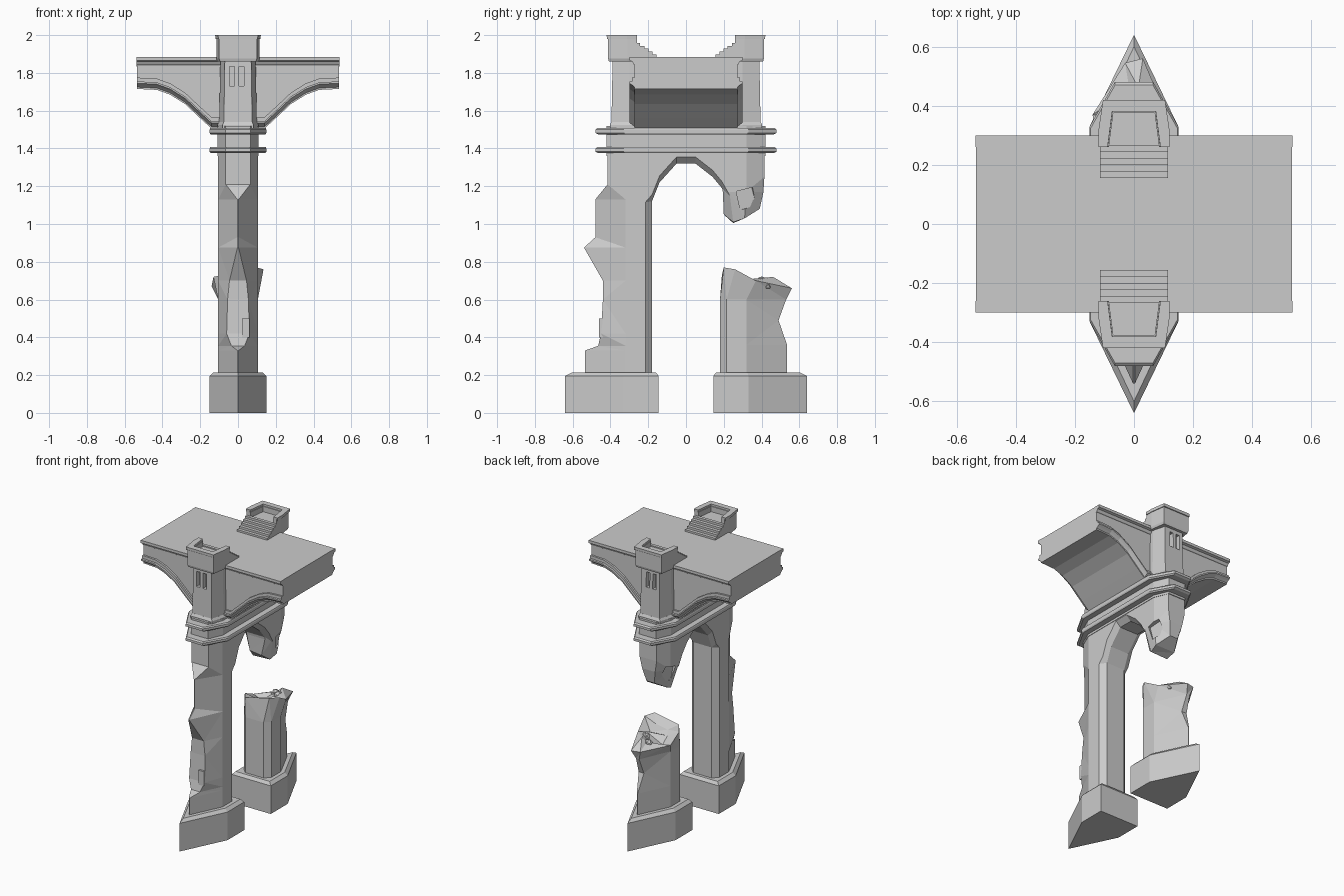
import bpy, bmesh
from mathutils import Euler

if "Cube" in bpy.data.objects:
    bpy.data.objects.remove(bpy.data.objects["Cube"])


def loft(name, rings, tri=False):
    """Skin a list of equal-length point rings, capping both ends."""
    bm = bmesh.new()
    vs = [[bm.verts.new(p) for p in r] for r in rings]
    n = len(rings[0])
    for a, b in zip(vs, vs[1:]):
        for i in range(n):
            j = (i + 1) % n
            bm.faces.new((a[i], a[j], b[j], b[i]))
    bm.faces.new(vs[0])
    bm.faces.new(vs[-1])
    bmesh.ops.recalc_face_normals(bm, faces=bm.faces)
    if tri:
        bmesh.ops.triangulate(bm, faces=bm.faces)
    me = bpy.data.meshes.new(name)
    bm.to_mesh(me)
    bm.free()
    ob = bpy.data.objects.new(name, me)
    bpy.context.collection.objects.link(ob)
    return ob


def prism(name, plan, levels):
    """Stack a plan outline; levels = (z, x scale, y offset scale about plan middle)."""
    cy = (min(p[1] for p in plan) + max(p[1] for p in plan)) / 2
    return loft(name, [[(x * k, cy + (y - cy) * k, z) for x, y in plan] for z, k in levels])


def box(name, x0, x1, y0, y1, z0, z1):
    return prism(name, [(x0, y0), (x1, y0), (x1, y1), (x0, y1)], [(z0, 1), (z1, 1)]) \
        if x0 == -x1 else loft(name, [[(x0, y0, z), (x1, y0, z), (x1, y1, z), (x0, y1, z)] for z in (z0, z1)])


def cut(ob, cutter):
    m = ob.modifiers.new("cut", 'BOOLEAN')
    m.operation, m.solver, m.object = 'DIFFERENCE', 'EXACT', cutter
    bpy.context.view_layer.objects.active = ob
    bpy.ops.object.modifier_apply(modifier=m.name)
    bpy.data.objects.remove(cutter, do_unlink=True)


def shaft(s, z, yt, w, yin=.18, yc=.32, hw=.105, c=.035):
    """Eight-point pier section: chamfered inner side, pointed outer side."""
    return [(x, s * y, z) for x, y in (
        (c - hw, yin), (hw - c, yin), (hw, yin + c), (hw, yc),
        (w, yt), (-w, yt), (-hw, yc), (-hw, yin + c))]


# Pointed pier bases
for s, nm in ((-1, "front"), (1, "rear")):
    plan = [(-.15, s * .145), (.15, s * .145), (.15, s * .33), (0, s * .64), (-.15, s * .33)]
    top = [(-.13, s * .16), (.13, s * .16), (.13, s * .325), (0, s * .6), (-.13, s * .325)]
    loft(nm + "_base", [[(x, y, z) for x, y in p] for z, p in ((0, plan), (.195, plan), (.215, top))])

# Front pier: eroded cutwater edge, jutting break and splayed top break
loft("front_pier", [shaft(-1, z, yt, w) for z, yt, w in (
    (.2, .535, .003), (.33, .535, .003), (.355, .465, .035), (.42, .45, .06),
    (.6, .44, .055), (.7, .44, .045), (.875, .54, .003), (.93, .48, .003),
    (1.13, .48, .003), (1.21, .415, .065), (1.39, .415, .065))], tri=True)
box("cutwater_chip", .02, .06, -.46, -.42, .4, .5)

# Rear stump with ragged flared top
rim = [(-.08, .19, .73), (.1, .2, .77), (.135, .26, .76), (.11, .37, .70),
       (.03, .56, .66), (-.03, .545, .66), (-.14, .37, .67), (-.13, .26, .72)]
core = [(x * .5, .34 + (y - .34) * .55, z) for (x, y, _), z in
        zip(rim, (.71, .73, .68, .71, .72, .69, .65, .69))]
loft("rear_stump", [shaft(1, .2, .535, .003), shaft(1, .36, .535, .003),
                    shaft(1, .49, .49, .02), shaft(1, .6, .53, .012), rim, core], tri=True)
for i, (x, y, z, r) in enumerate(((.03, .4, .69, .035), (-.02, .44, .68, .03), (.06, .43, .675, .025))):
    bpy.ops.mesh.primitive_ico_sphere_add(subdivisions=1, radius=r, location=(x, y, z), rotation=(i, y, x))
    bpy.context.object.name = "stump_rubble_%d" % i

# Hanging broken remainder of the rear pier
tip = [(-.05, .2, 1.06), (.04, .2, 1.05), (.07, .25, 1.01), (.08, .31, 1.03),
       (.03, .39, 1.08), (-.03, .39, 1.08), (-.07, .31, 1.03), (-.06, .25, 1.005)]
hang = loft("hanging_pier", [shaft(1, 1.39, .415, .065), shaft(1, 1.25, .415, .065),
                             shaft(1, 1.17, .41, .05, yin=.195), tip], tri=True)
for s in (-1, 1):
    c = box("dent_cutter", -.04, .04, -.045, .045, -.05, .05)
    c.location = (s * .115, .325, 1.135)
    c.rotation_euler = Euler((.25, 0, s * .2))
    c.hide_render = True
    bpy.context.view_layer.update()
    cut(hang, c)

# Transverse arch with chamfered soffit
loft("cross_arch", [[(-.105, y, 1.39), (-.105, y, z + .035), (-.07, y, z), (.07, y, z),
                     (.105, y, z + .035), (.105, y, 1.39)] for y, z in (
    (-.215, 1.08), (-.18, 1.12), (-.14, 1.22), (-.05, 1.32), (.05, 1.32),
    (.14, 1.25), (.19, 1.19), (.23, 1.12))])

# Entablature with two string courses
def octo(hx, yc, hy, w):
    return [(-w, -hy), (w, -hy), (hx, -yc), (hx, yc), (w, hy), (-w, hy), (-hx, yc), (-hx, -yc)]

prism("entablature", octo(.108, .32, .42, .065), [(1.36, 1), (1.52, 1)])
for nm, z in (("lower_course", 1.375), ("upper_course", 1.475)):
    prism(nm, octo(.15, .33, .48, .065), [(z, .97), (z + .008, 1), (z + .024, 1), (z + .032, .98)])

# Deck with half arches springing to either side
half = [(.535, 1.715), (.43, 1.71), (.36, 1.685), (.28, 1.635), (.2, 1.56), (.14, 1.505)]
curve = [(-x, z) for x, z in half] + half[::-1]
deck = curve + [(.535, 1.885), (-.535, 1.885)]
loft("deck", [[(x, y, z) for x, z in deck] for y in (-.272, .272)])


def band(y, lo, hi):
    return [(x, y, z + lo) for x, z in curve] + [(x, y, z + hi) for x, z in curve[::-1]]

for s, nm in ((-1, "front"), (1, "rear")):
    loft(nm + "_arch_trim", [band(s * .26, .0, .06), band(s * .285, .02, .06), band(s * .285, .02, .04),
                             band(s * .3, .03, .04)])
    # cornice along the deck edge
    prof = [(.26, 1.835), (.277, 1.845), (.285, 1.86), (.3, 1.866), (.3, 1.885), (.26, 1.885)]
    loft(nm + "_cornice", [[(x, s * y, z) for y, z in prof] for x in (-.537, .537)])

    # Turret shaft with plinth and twin slots
    plan = [(-.1, s * .2), (.1, s * .2), (.1, s * .3), (.075, s * .395), (-.075, s * .395), (-.1, s * .3)]
    prism(nm + "_turret_plinth", plan, [(1.5, 1.08), (1.525, 1.08), (1.54, 1)])
    tur = prism(nm + "_turret", plan, [(1.52, 1), (1.88, .93)])
    for x in (-.045, .005):
        a, b = sorted((s * .36, s * .45))
        c = box("slot_cutter", x, x + .027, a, b, 1.73, 1.835)
        c.hide_render = True
        cut(tur, c)

    # Refuge on top of the turret: floor, U-shaped parapet, lip
    floor = [(-.115, s * .25), (.115, s * .25), (.115, s * .31), (.1, s * .412), (-.1, s * .412), (-.115, s * .31)]
    prism(nm + "_refuge", floor, [(1.86, .95), (1.875, 1), (1.95, 1)])
    wall = [(-.115, s * .26), (-.115, s * .31), (-.1, s * .412), (.1, s * .412), (.115, s * .31), (.115, s * .26),
            (.085, s * .26), (.07, s * .375), (-.07, s * .375), (-.085, s * .26)]
    prism(nm + "_parapet", wall, [(1.95, 1), (1.987, 1)])
    prism(nm + "_parapet_lip", [(x, y + s * .004) for x, y in wall], [(1.98, 1.04), (2.0, 1.05)])

    # Worn steps from deck to refuge
    for i in range(5):
        y0, y1 = sorted((s * (.155 + i * .022), s * .265))
        box(nm + "_step_%d" % i, -.115, .115, y0, y1, 1.87, 1.898 + i * .015)
